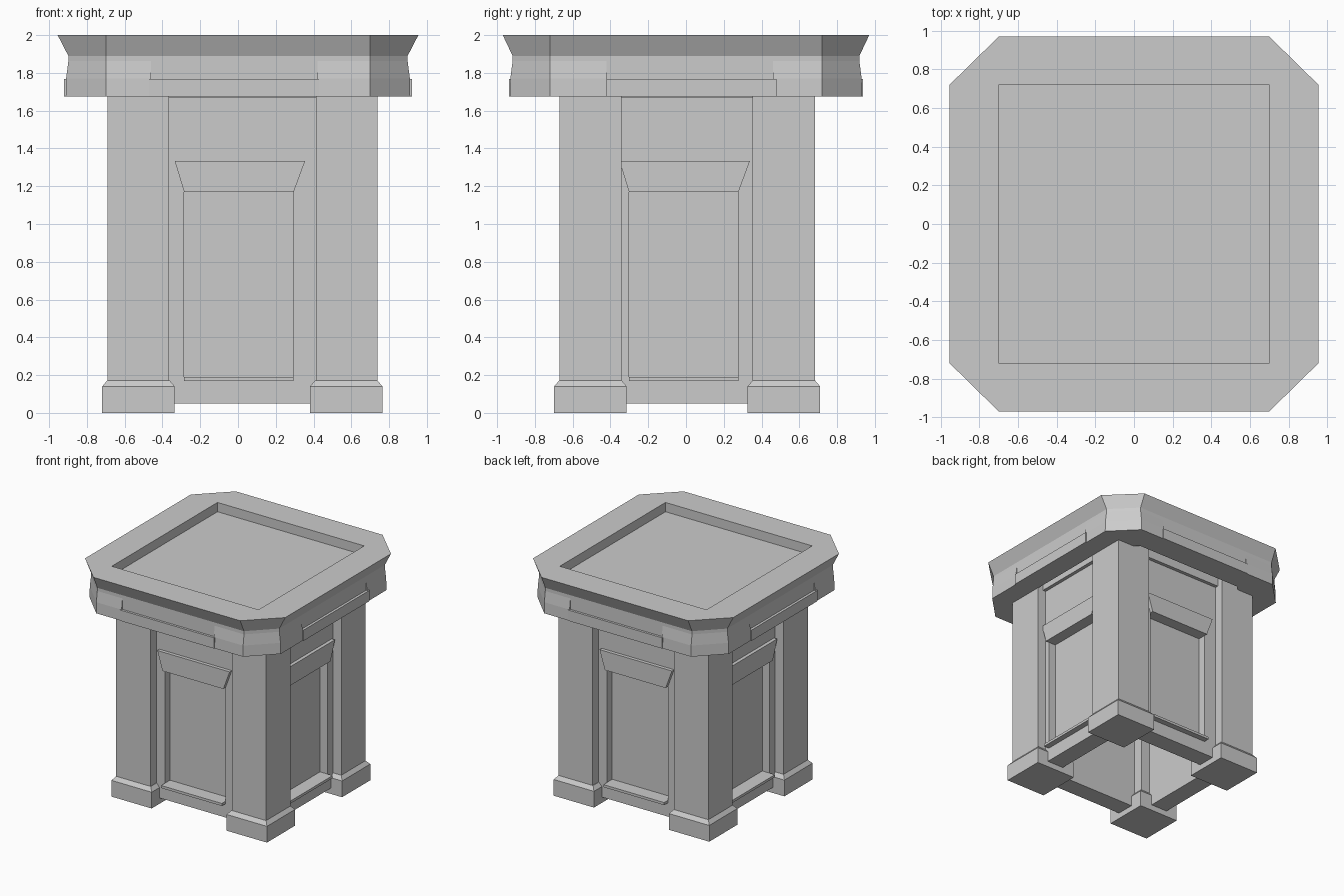
import bpy, bmesh
from math import pi
from mathutils import Matrix, Vector

if "Cube" in bpy.data.objects:
    bpy.data.objects.remove(bpy.data.objects["Cube"])

CENTRE = Vector((0.023, 0.006, 0))   # pedestal body centre
HX, HY = 0.715, 0.677                # pedestal half sizes


def loft(name, rings, matrix=Matrix(), closed=False):
    """Skin a stack of equal-length rings; cap both ends or join them into a loop."""
    bm = bmesh.new()
    vs = [[bm.verts.new(p) for p in ring] for ring in rings]
    n = len(rings[0])
    for a, b in zip(vs, vs[1:] + vs[:1] if closed else vs[1:]):
        for i in range(n):
            j = (i + 1) % n
            bm.faces.new((a[i], a[j], b[j], b[i]))
    if not closed:
        bm.faces.new(vs[0][::-1])
        bm.faces.new(vs[-1])
    bmesh.ops.remove_doubles(bm, verts=bm.verts, dist=1e-5)
    bmesh.ops.recalc_face_normals(bm, faces=bm.faces)
    bm.transform(matrix)
    me = bpy.data.meshes.new(name)
    bm.to_mesh(me)
    bm.free()
    ob = bpy.data.objects.new(name, me)
    bpy.context.collection.objects.link(ob)
    return ob


def flat(x0, x1, y0, y1, z):
    return [(x0, y0, z), (x1, y0, z), (x1, y1, z), (x0, y1, z)]


def upright(y, z0, z1, u0, u1, du0=0, du1=0):
    """Rectangle or trapezoid in a vertical plane; du0 and du1 widen the top."""
    return [(u0, y, z0), (u1, y, z0), (u1 + du1, y, z1), (u0 - du0, y, z1)]


def octagon(x, y, z, cx=0.70, cy=0.72):
    return [(-cx, -y, z), (cx, -y, z), (x, -cy, z), (x, cy, z),
            (cx, y, z), (-cx, y, z), (-x, cy, z), (-x, -cy, z)]


# Corner posts with chamfered feet
for sx in (-1, 1):
    for sy in (-1, 1):
        m = Matrix.Translation(CENTRE + Vector((sx * (HX - 0.163), sy * (HY - 0.165), 0)))
        loft("corner_post", [flat(-.163, .163, -.165, .165, z) for z in (0.15, 1.90)], m)
        m = Matrix.Translation(CENTRE + Vector((sx * 0.55, sy * 0.512, 0)))
        loft("foot", [flat(-r, r, -r, r, z) for r, z in ((.192, 0), (.192, .14), (.165, .172))], m)

# Panelled walls with sill, tapered lintel and top beam, one set per side
for k, side in enumerate(("front", "right", "back", "left")):
    out, half = ((HY, 0.40), (HX, 0.36))[k % 2]
    m = Matrix.Translation(CENTRE) @ Matrix.Rotation(k * pi / 2, 4, 'Z')
    face = -(out - 0.08)
    u0, u1 = -0.018 - 0.29, -0.018 + 0.29
    loft(side + "_wall", [upright(face + .16, .05, 1.90, -half, half),
                          upright(face, .05, 1.90, -half, half),
                          upright(face, .19, 1.17, u0, u1),
                          upright(face + .07, .19, 1.17, u0, u1)], m)
    loft(side + "_sill", [upright(y, .168, .19, u0, u1)
                          for y in (face + .08, face - .05)], m)
    loft(side + "_lintel", [upright(y, 1.17, 1.333, u0, u1, .05, .06)
                            for y in (face + .08, face - .03)], m)
    loft(side + "_beam", [upright(y, 1.668, 1.90, -half, half)
                          for y in (face + .05, face - .03)], m)

# Flared cap ring, open in the middle, with a sunken top slab
loft("cap", [octagon(.898, .918, 1.675), octagon(.898, .918, 1.89), octagon(.955, .97, 2.0),
             octagon(.70, .72, 2.0), octagon(.70, .72, 1.91),
             octagon(.735, .72, 1.89), octagon(.735, .72, 1.675)], closed=True)
loft("top_slab", [flat(-.72, .72, -.73, .73, z) for z in (1.89, 1.92)])


# Thickened cap corners, tapering upwards
def corner(x, y, z, sx, sy):
    e = .44 + .02 * sx * sy
    pts = [(e, y), (.70, y), (x, .72), (x, e), (.80, e), (e, .80)]
    return [(px * sx, py * sy, z) for px, py in pts]


for sx in (-1, 1):
    for sy in (-1, 1):
        loft("cap_corner", [corner(x, y, z, sx, sy) for x, y, z in
                            ((.912, .932, 1.675), (.91, .93, 1.77), (.895, .915, 1.885))])

# Trim strips along the lower cap edge
for k, (side, off) in enumerate((("front", -.02), ("right", .03), ("back", -.02), ("left", .03))):
    out = (.938, .92)[k % 2]
    loft(side + "_trim", [upright(y, 1.675, 1.768, off - .45, off + .45) for y in (-.85, -out)],
         Matrix.Rotation(k * pi / 2, 4, 'Z'))
